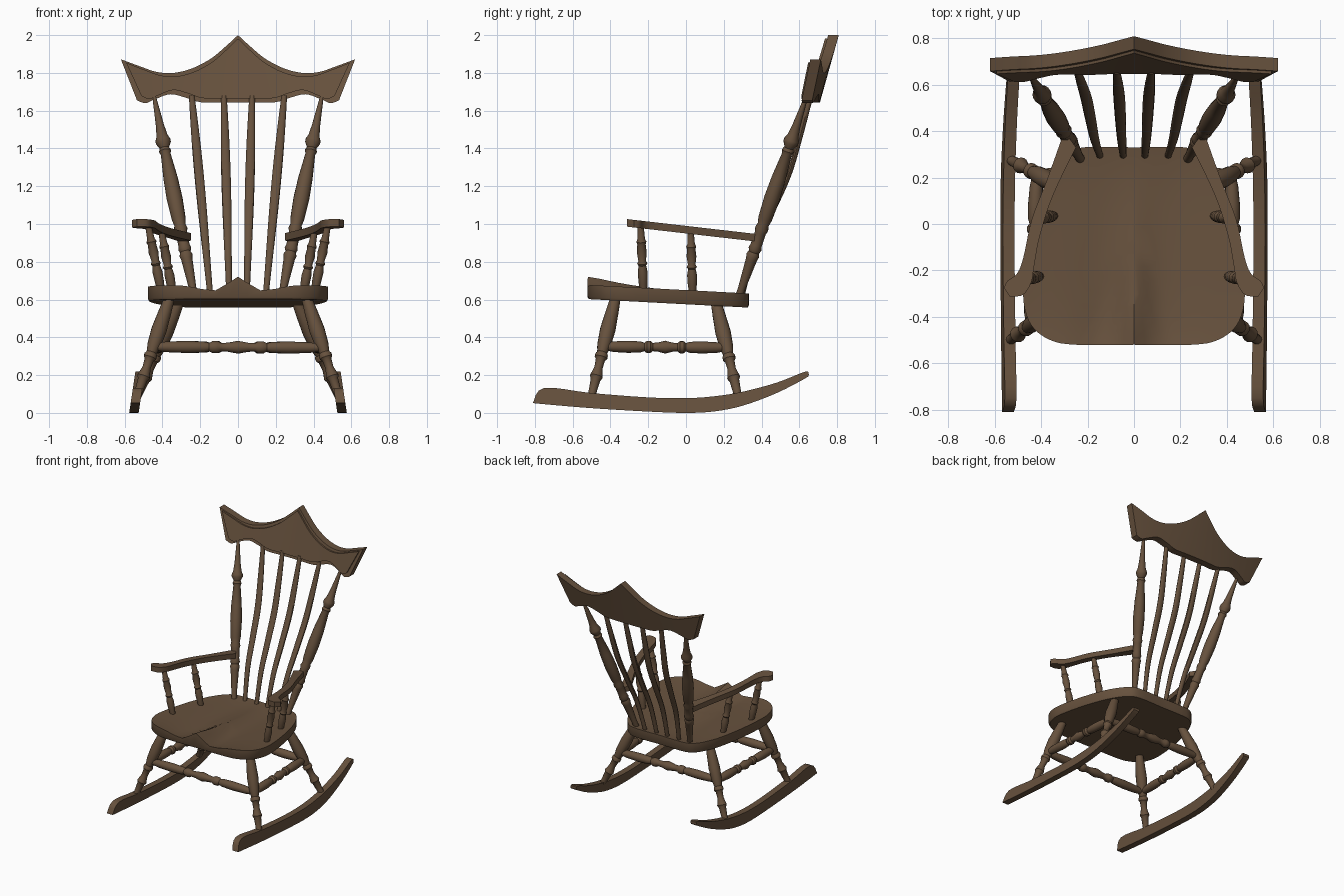
import bpy, bmesh, math
from mathutils import Vector

if "Cube" in bpy.data.objects:
    bpy.data.objects.remove(bpy.data.objects["Cube"])

wood = bpy.data.materials.new("brown wood")
wood.diffuse_color = (0.135, 0.083, 0.047, 1)
wood.use_nodes = True
wood.node_tree.nodes["Principled BSDF"].inputs["Base Color"].default_value = wood.diffuse_color


def loft(name, rings, angle=35):
    """Skin a list of equal-length point rings and cap both ends."""
    bm = bmesh.new()
    rows = [[bm.verts.new(p) for p in r] for r in rings]
    n = len(rows[0])
    for a, b in zip(rows, rows[1:]):
        for i in range(n):
            j = (i + 1) % n
            bm.faces.new((a[i], a[j], b[j], b[i]))
    bm.faces.new(rows[0])
    bm.faces.new(rows[-1])
    bmesh.ops.recalc_face_normals(bm, faces=bm.faces)
    me = bpy.data.meshes.new(name)
    bm.to_mesh(me)
    bm.free()
    me.materials.append(wood)
    me.polygons.foreach_set("use_smooth", [True] * len(me.polygons))
    me.set_sharp_from_angle(angle=math.radians(angle))
    ob = bpy.data.objects.new(name, me)
    bpy.context.collection.objects.link(ob)
    return ob


def spline(pts, n=5):
    """Catmull-Rom curve through the points."""
    p = [Vector(q) for q in pts]
    p = [p[0]] + p + [p[-1]]
    out = []
    for a, b, c, d in zip(p, p[1:], p[2:], p[3:]):
        for k in range(n):
            t = k / n
            out.append(0.5 * (2 * b + (c - a) * t + (2 * a - 5 * b + 4 * c - d) * t * t
                              + (3 * b - a - 3 * c + d) * t ** 3))
    return out + [p[-1]]


def turned(name, a, b, profile, n=16):
    """Lathe-turned rod from a to b; profile is (fraction, radius)."""
    a, b = Vector(a), Vector(b)
    d = b - a
    u = d.orthogonal().normalized()
    v = d.normalized().cross(u)
    ang = [2 * math.pi * i / n for i in range(n)]
    loft(name, [[a + d * t + r * (u * math.cos(q) + v * math.sin(q)) for q in ang]
                for t, r in profile])


# Seat: rounded outline, saddle-shaped top
half = spline([(0, -.52), (.25, -.52), (.36, -.50), (.44, -.44), (.475, -.34), (.47, -.22),
               (.44, -.05), (.40, .1), (.36, .2), (.30, .29), (.22, .33), (0, .33)], 4)
outline = half + [Vector((-p.x, p.y)) for p in half[-2:0:-1]]


def seat_bottom(y):
    return .575 - .053 * y


def seat_top(x, y, s):
    front = min(1, max(0, (.35 - y) / .8))
    ridge = .055 * math.exp(-(x / .07) ** 2) * front ** 2
    dip = -.032 * math.exp(-((abs(x) - .12) / .12) ** 2) * front
    return seat_bottom(y) + .075 + ridge + dip - .015 * (1 - s ** 4)


def seat_ring(s, top):
    pts = []
    for p in outline:
        x, y = p.x * s, (p.y + .1) * s - .1
        pts.append((x, y, seat_top(x, y, s) if top else seat_bottom(y)))
    return pts


loft("seat", [seat_ring(.985, False)]
     + [[(p.x, p.y, seat_bottom(p.y) + .012) for p in outline]]
     + [seat_ring(s, True) for s in (1, .94, .86, .75, .62, .48, .34, .2, .07)])

# Crest rail with a raised front panel
top_half = [(0, 2.0), (.06, 1.945), (.14, 1.878), (.24, 1.825), (.34, 1.80), (.43, 1.805),
            (.52, 1.835), (.62, 1.872)]
low_half = [(0, 1.643), (.10, 1.643), (.2, 1.645), (.28, 1.67), (.36, 1.687), (.44, 1.66),
            (.49, 1.64), (.535, 1.655)]


def crest(name, shrink, dt, db, y0, y1):
    def pt(p, dz, y):
        x, z = p.x * shrink, p.y + dz
        return (x, .64 + .28 * (z - 1.64) - .055 * (x / .6) ** 2 + y, z)
    t, b = spline(top_half), spline(low_half)
    t = [Vector((-p.x, p.y)) for p in t[:0:-1]] + t
    b = [Vector((-p.x, p.y)) for p in b[:0:-1]] + b
    loft(name, [[pt(p, -dt, y0), pt(p, -dt, y1), pt(q, db, y1), pt(q, db, y0)]
                for p, q in zip(t, b)])


crest("crest_rail", 1, 0, 0, .012, .068)
crest("crest_panel", .955, .018, .022, 0, .03)

# Back slats: flattened, gently S-curved
for k, (x0, x1) in enumerate([(.145, .245), (.046, .075)]):
    for s in (1, -1):
        rings = []
        path = spline([(.29, .6), (.36, .85), (.45, 1.05), (.54, 1.25), (.60, 1.45), (.66, 1.68)])
        for p in path:
            f = (p.y - .6) / 1.08
            w = .015 + .010 * math.sin(math.pi * f ** 1.3)
            cx = s * (x0 + (x1 - x0) * f)
            rings.append([(cx + w * math.cos(q), p.x + .015 * math.sin(q), p.y)
                          for q in [math.pi * i / 6 for i in range(12)]])
        loft("back_slat", rings)

# Turning profiles
POST = [(0, .02), (.06, .02), (.2, .03), (.22, .035), (.235, .028), (.25, .035), (.27, .03),
        (.33, .03), (.35, .036), (.37, .03), (.40, .037), (.5, .042), (.6, .038), (.72, .026),
        (.735, .033), (.75, .025), (.775, .04), (.79, .04), (.81, .03), (.86, .022), (1, .010)]
LEG = [(0, .028), (.12, .034), (.3, .041), (.45, .036), (.53, .027), (.55, .034), (.58, .034),
       (.6, .025), (.68, .022), (.74, .03), (.77, .035), (.80, .026), (.9, .022), (1, .02)]
ARM = [(0, .018), (.15, .024), (.3, .026), (.4, .02), (.43, .027), (.47, .02), (.6, .026),
       (.72, .022), (.76, .027), (.8, .02), (1, .016)]
half_st = [(0, .018), (.08, .028), (.2, .032), (.3, .029), (.33, .022), (.35, .032), (.38, .032),
           (.40, .022), (.44, .024), (.5, .034)]
STRETCH = half_st + [(1 - t, r) for t, r in half_st[-2::-1]]

# Arm outline pairs (outer, inner), back to front scroll
arm_out = [(.30, .40), (.375, .19), (.44, .02), (.478, -.15), (.505, -.215), (.545, -.245), (.56, -.275)]
arm_in = [(.25, .33), (.35, .12), (.405, -.05), (.43, -.18), (.442, -.25), (.478, -.305), (.535, -.312)]

# Rocker side profile (y, bottom z, top z)
rocker = spline([(-.81, .052, .052), (-.75, .046, .132), (-.5, .025, .105), (-.2, .007, .082),
                 (0, 0, .078), (.15, .008, .088), (.3, .038, .112), (.48, .105, .16),
                 (.63, .182, .218), (.65, .2, .205)], 4)

for s in (1, -1):
    turned("back_post", (s * .228, .275, .6), (s * .443, .635, 1.67), POST)

    rings = []
    for o, i in zip(spline(arm_out), spline(arm_in)):
        rings.append([(s * p.x, p.y, .99 - .115 * p.y - h)
                      for p, h in ((o, 0), (i, 0), (i, .04), (o, .04))])
    loft("arm", rings)
    turned("front_arm_support", (s * .405, -.225, .64), (s * .475, -.24, .99), ARM)
    turned("rear_arm_support", (s * .345, .035, .63), (s * .405, .025, .96), ARM)

    f0, f1 = Vector((s * .365, -.375, .6)), Vector((s * .54, -.505, .07))
    r0, r1 = Vector((s * .315, .16, .58)), Vector((s * .54, .28, .07))
    turned("front_leg", f0, f1, LEG)
    turned("rear_leg", r0, r1, LEG)
    turned("side_stretcher", f0.lerp(f1, .47), r0.lerp(r1, .46), STRETCH)

    # Rocker, leaning outwards like the legs
    rings = []
    for y, b, t in rocker:
        ring = []
        for dx, z in ((-.025, b), (.025, b), (.025, max(t, b + .002)), (-.025, max(t, b + .002))):
            ring.append((s * (.548 - .15 * (z - .02) + dx), y, z))
        rings.append(ring)
    loft("rocker", rings)

# Cross stretchers between the legs
for name, x, y in (("front_stretcher", .45, -.437), ("rear_stretcher", .42, .215)):
    turned(name, (-x, y, .35), (x, y, .345), STRETCH)
